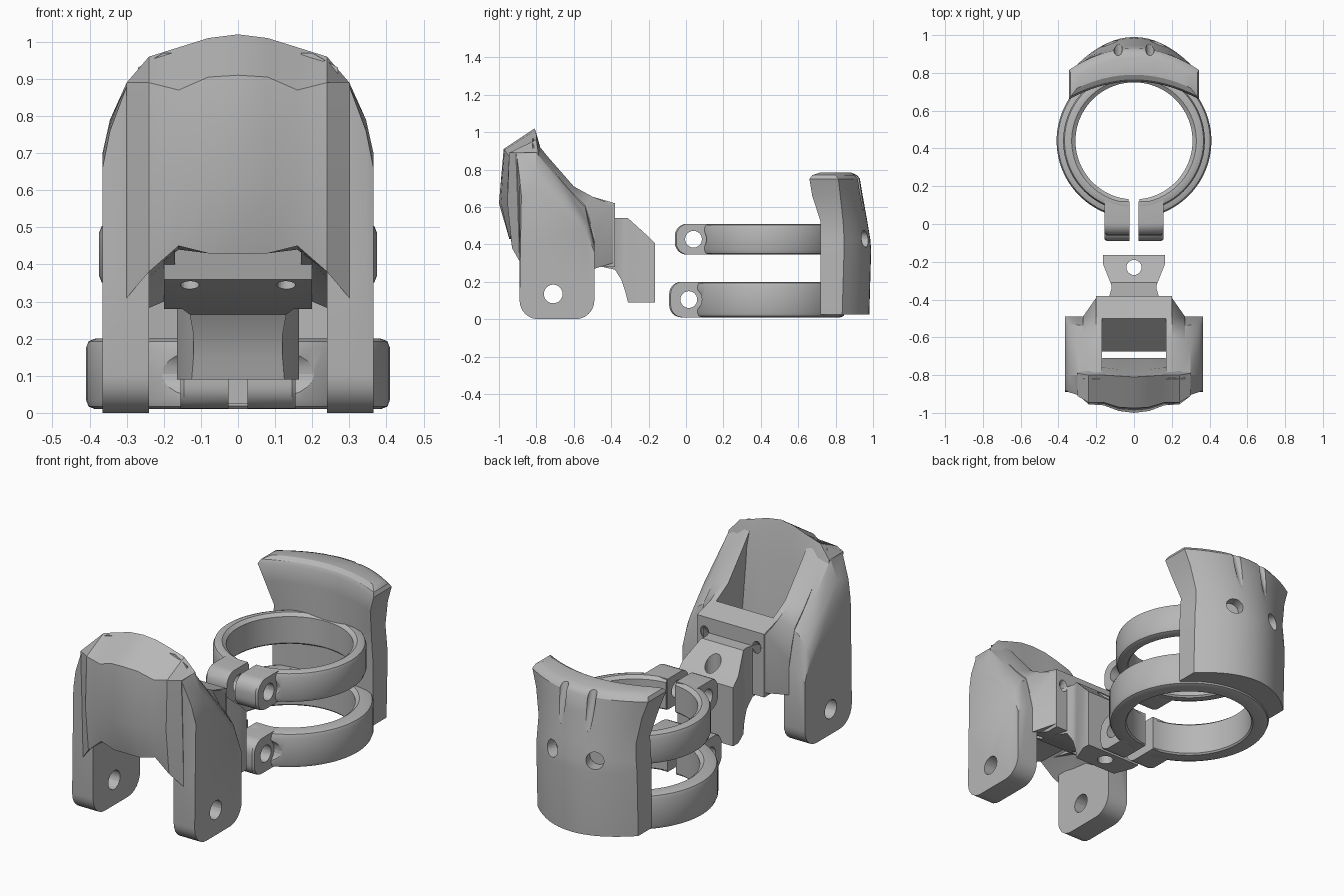
import bpy, bmesh, math
from mathutils import Vector

old = bpy.data.objects.get("Cube")
if old:
    bpy.data.objects.remove(old, do_unlink=True)

grey = bpy.data.materials.new("plain grey")
grey.use_nodes = True
grey.diffuse_color = (0.47, 0.47, 0.47, 1)
grey.node_tree.nodes["Principled BSDF"].inputs["Base Color"].default_value = grey.diffuse_color


def finish(obj, angle=30):
    bpy.ops.object.select_all(action="DESELECT")
    obj.select_set(True)
    bpy.context.view_layer.objects.active = obj
    bpy.ops.object.shade_smooth_by_angle(angle=math.radians(angle))


def loft(name, sections):
    """Skin a row of equal-length closed sections and cap both ends."""
    bm = bmesh.new()
    rows = [[bm.verts.new(p) for p in s] for s in sections]
    n = len(rows[0])
    for a, b in zip(rows, rows[1:]):
        for i in range(n):
            j = (i + 1) % n
            bm.faces.new((a[i], a[j], b[j], b[i]))
    bm.faces.new(rows[0])
    bm.faces.new(rows[-1])
    bmesh.ops.recalc_face_normals(bm, faces=bm.faces)
    mesh = bpy.data.meshes.new(name)
    bm.to_mesh(mesh)
    bm.free()
    mesh.materials.append(grey)
    obj = bpy.data.objects.new(name, mesh)
    bpy.context.collection.objects.link(obj)
    finish(obj)
    return obj


def apply(obj, mod):
    bpy.context.view_layer.objects.active = obj
    bpy.ops.object.modifier_apply(modifier=mod.name)


def bevel(obj, width, segments=3):
    mod = obj.modifiers.new("round", "BEVEL")
    mod.width, mod.segments, mod.limit_method = width, segments, "ANGLE"
    mod.angle_limit = math.radians(50)
    apply(obj, mod)
    finish(obj)


def hole(obj, start, end, radius):
    """Drill a round hole between two points."""
    a, b = Vector(start), Vector(end)
    bpy.ops.mesh.primitive_cylinder_add(vertices=24, radius=radius, depth=(b - a).length,
                                        location=(a + b) / 2)
    tool = bpy.context.object
    tool.rotation_euler = (b - a).to_track_quat("Z", "Y").to_euler()
    tool.hide_render = True
    tool.data.materials.append(grey)
    bpy.context.view_layer.update()
    mod = obj.modifiers.new("hole", "BOOLEAN")
    mod.operation, mod.object, mod.solver = "DIFFERENCE", tool, "EXACT"
    apply(obj, mod)
    bpy.data.objects.remove(tool, do_unlink=True)
    finish(obj)


def at_x(x, points):
    return [(x, y, z) for y, z in points]


def rounded(cx, cz, r, start):
    return [(cx + r * math.cos(math.radians(start + a)), cz + r * math.sin(math.radians(start + a)))
            for a in range(0, 91, 15)]


# Front shell: profiles across half the width, mirrored
half = [
    (0, [(-.71, .43), (-.945, .43), (-1, .62), (-.975, .91), (-.81, 1.02), (-.77, .86)]),
    (.08, [(-.71, .43), (-.945, .43), (-.99, .62), (-.97, .905), (-.805, 1.01), (-.77, .86)]),
    (.16, [(-.71, .44), (-.935, .45), (-.96, .62), (-.945, .87), (-.80, .985), (-.76, .85)]),
    (.24, [(-.72, .38), (-.93, .38), (-.955, .62), (-.945, .89), (-.80, .96), (-.76, .84)]),
    (.30, [(-.75, .33), (-.89, .31), (-.90, .62), (-.91, .89), (-.79, .89), (-.77, .80)]),
]
loft("front_shell", [at_x(-x, p) for x, p in half[:0:-1]] + [at_x(x, p) for x, p in half])

# Side arms with pivot holes, and the sloping walls that tie them to the block
foot = rounded(-.59, .10, .10, 270)[::-1] + rounded(-.79, .10, .10, 180)[::-1]
arm_tops = {
    .24: [(-.89, .36), (-.90, .88), (-.80, .92), (-.66, .74), (-.54, .62), (-.49, .42)],
    .30: [(-.89, .36), (-.905, .88), (-.80, .89), (-.65, .71), (-.535, .58), (-.49, .41)],
    .345: [(-.89, .38), (-.89, .76), (-.80, .79), (-.645, .65), (-.53, .52), (-.49, .39)],
    .365: [(-.885, .40), (-.88, .66), (-.80, .70), (-.65, .59), (-.535, .47), (-.49, .36)],
}
wall_inner = [(-.82, .97), (-.74, .87), (-.6, .71), (-.50, .655), (-.39, .61), (-.39, .30),
              (-.50, .30), (-.66, .40), (-.85, .44)]
wall_outer = [(-.82, .93), (-.75, .84), (-.62, .69), (-.54, .61), (-.49, .45), (-.49, .27),
              (-.56, .27), (-.68, .32), (-.85, .34)]
for side, s in (("left", 1), ("right", -1)):
    arm = loft(side + "_arm", [at_x(s * x, foot + top) for x, top in arm_tops.items()])
    hole(arm, (s * .1, -.71, .135), (s * .5, -.71, .135), .05)
    loft(side + "_wall", [at_x(s * .17, wall_inner), at_x(s * .20, wall_inner),
                          at_x(s * .27, wall_outer)])

# Bridge block with two slanted screw holes
block_side = [(-.38, .62), (-.50, .655), (-.675, .47), (-.65, .36), (-.45, .28), (-.38, .28)]
block = loft("bridge_block", [at_x(-.2, block_side), at_x(.2, block_side)])
for s in (1, -1):
    hole(block, (s * .16, -.33, .58), (s * .12, -.70, .27), .025)

# Mounting tongue: widths and heights along its length
tongue_rows = [(-.45, .15, .28, .54), (-.38, .13, .265, .54), (-.345, .12, .21, .54),
               (-.325, .12, .15, .54), (-.31, .125, .09, .54), (-.21, .165, .09, .45),
               (-.165, .165, .09, .405)]
tongue = loft("mounting_tongue", [[(-w, y, lo), (w, y, lo), (w, y, hi), (-w, y, hi)]
                                  for y, w, lo, hi in tongue_rows])
hole(tongue, (0, -.23, 0), (0, -.23, .7), .04)

# Split ring clamps with rounded ears
CENTRE = .44


def clamp(name, inner, outer, low, high, front, hole_y):
    c = .025
    profile = [(inner, low + .008), (inner + .008, low), (outer - c, low), (outer - .007, low + .007),
               (outer, low + c), (outer, high - c), (outer - .007, high - .007), (outer - c, high),
               (inner + .02, high), (inner, high - .015)]
    steps, gap = 72, .09
    rows = []
    for i in range(steps + 1):
        a = -math.pi / 2 + gap + (2 * math.pi - 2 * gap) * i / steps
        rows.append([(r * math.cos(a), CENTRE + r * math.sin(a), z) for r, z in profile])
    ring = loft(name + "_ring", rows)
    mid, r = (low + high) / 2, .065
    ear_side = (rounded(front + r, low + r, r, 180) + [(.12, low), (.12, high)]
                + rounded(front + r, high - r, r, 90))
    for s in (1, -1):
        ear = loft(name + ("_left_ear" if s > 0 else "_right_ear"),
                   [at_x(s * .025, ear_side), at_x(s * .145, ear_side),
                    at_x(s * .155, [(y + .008, z) for y, z in ear_side])])
        hole(ear, (0, hole_y, mid), (s * .3, hole_y, mid), .045)
        hole(ring, (s * .155, hole_y, mid), (s * .26, hole_y, mid), .07)
        hole(ring, (0, hole_y, mid), (s * .2, hole_y, mid), .045)


clamp("lower", .32, .41, .01, .2, -.09, .015)
clamp("upper", .31, .375, .345, .51, -.06, .04)

# Back plate: height, half width, inner middle/edge depth, outer middle/edge depth
plate_rows = [
    (.025, .30, .755, .72, .98, .835), (.37, .30, .755, .72, .99, .845),
    (.43, .295, .755, .72, .985, .845), (.52, .29, .755, .72, .97, .84),
    (.66, .315, .755, .675, .945, .825), (.75, .345, .755, .66, .93, .815),
    (.77, .335, .765, .675, .915, .80), (.785, .30, .79, .72, .88, .78),
]
spread = [i / 8 for i in range(-8, 9)]
sections = []
for z, w, in_mid, in_edge, out_mid, out_edge in plate_rows:
    inner = [(w * t, in_mid + (in_edge - in_mid) * t * t, z) for t in spread]
    outer = [(w * t, out_mid + (out_edge - out_mid) * t * t, z) for t in reversed(spread)]
    sections.append(inner + outer)
plate = loft("back_plate", sections)
for s in (1, -1):
    hole(plate, (s * .085, .88, .9), (s * .085, .97, .58), .022)
    hole(plate, (s * .11, .90, .43), (s * .17, 1.1, .43), .045)
